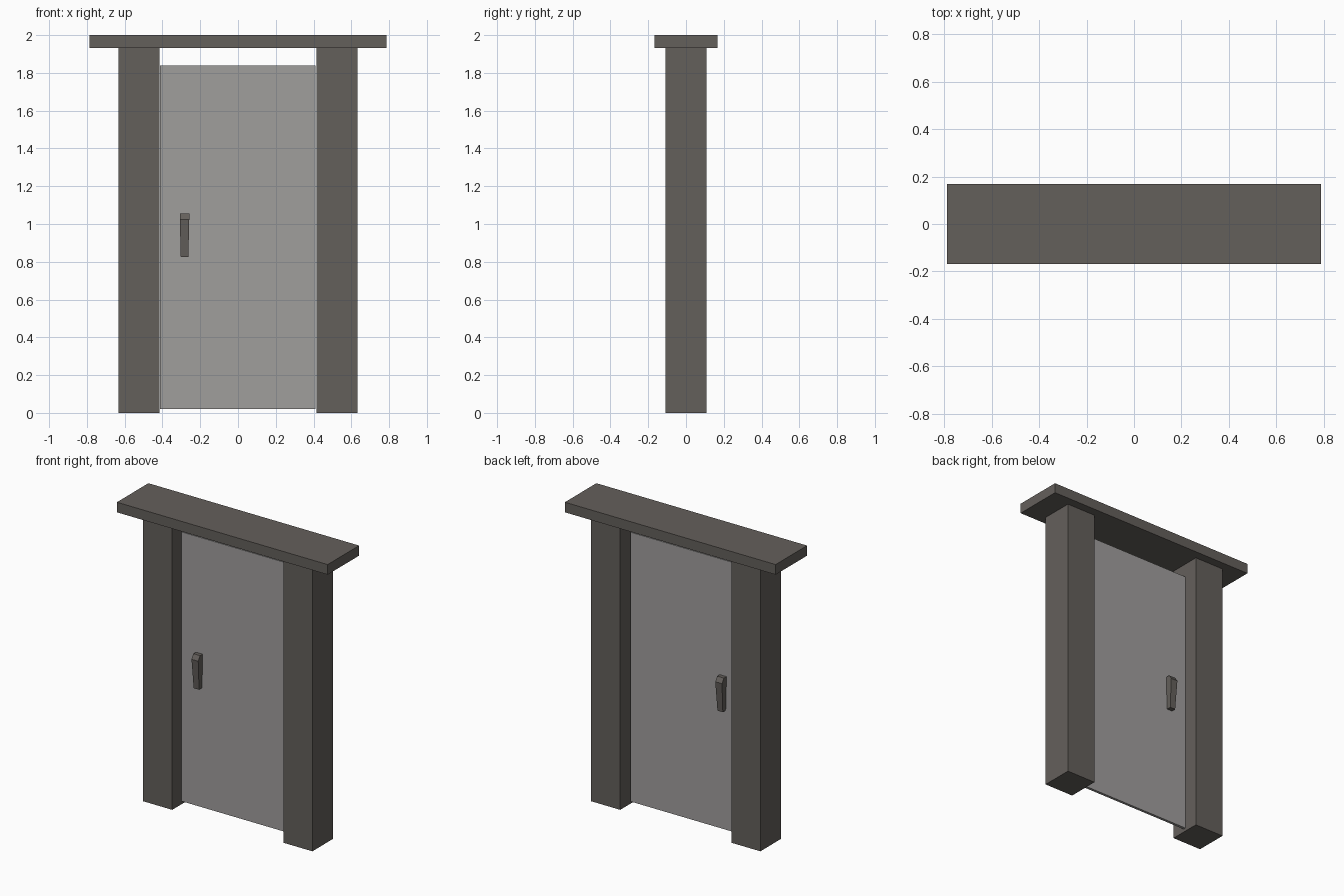
import bpy, bmesh

if "Cube" in bpy.data.objects:
    bpy.data.objects.remove(bpy.data.objects["Cube"])

def material(name, rgb):
    m = bpy.data.materials.new(name)
    m.diffuse_color = (*rgb, 1)
    m.use_nodes = True
    m.node_tree.nodes["Principled BSDF"].inputs["Base Color"].default_value = m.diffuse_color
    return m

STONE = material("dark_stone", (0.127, 0.115, 0.105))
PANEL = material("pale_grey_panel", (0.352, 0.342, 0.336))

def finish(name, bm, mat):
    bmesh.ops.recalc_face_normals(bm, faces=bm.faces)
    me = bpy.data.meshes.new(name)
    bm.to_mesh(me)
    bm.free()
    me.materials.append(mat)
    ob = bpy.data.objects.new(name, me)
    bpy.context.collection.objects.link(ob)

def box(name, x, y, z, mat):
    bm = bmesh.new()
    bmesh.ops.create_cube(bm, size=1)
    for v in bm.verts:
        for i, (a, b) in enumerate((x, y, z)):
            v.co[i] = a if v.co[i] < 0 else b
    finish(name, bm, mat)

# Frame: lintel and two posts
box("lintel", (-0.787, 0.787), (-0.168, 0.168), (1.932, 2.0), STONE)
box("left_post", (-0.632, -0.415), (-0.109, 0.109), (0, 1.932), STONE)
box("right_post", (0.415, 0.632), (-0.109, 0.109), (0, 1.932), STONE)

# Door leaf
box("door_panel", (-0.414, 0.410), (-0.009, 0.009), (0.02, 1.838), PANEL)

# Tapered handles on both faces: rings of (z, half width, depth from centre)
def handle(name, side):
    bm = bmesh.new()
    rings = []
    for z, w, d in ((0.825, 0.020, 0.040), (1.025, 0.025, 0.056), (1.055, 0.025, 0.036)):
        rings.append([bm.verts.new((-0.283 + sx * w, side * y, z))
                      for sx, y in ((-1, 0.008), (1, 0.008), (1, d), (-1, d))])
    for a, b in zip(rings, rings[1:]):
        for i in range(4):
            j = (i + 1) % 4
            bm.faces.new((a[i], a[j], b[j], b[i]))
    bm.faces.new(rings[0])
    bm.faces.new(rings[-1])
    finish(name, bm, STONE)

handle("front_handle", -1)
handle("back_handle", 1)
